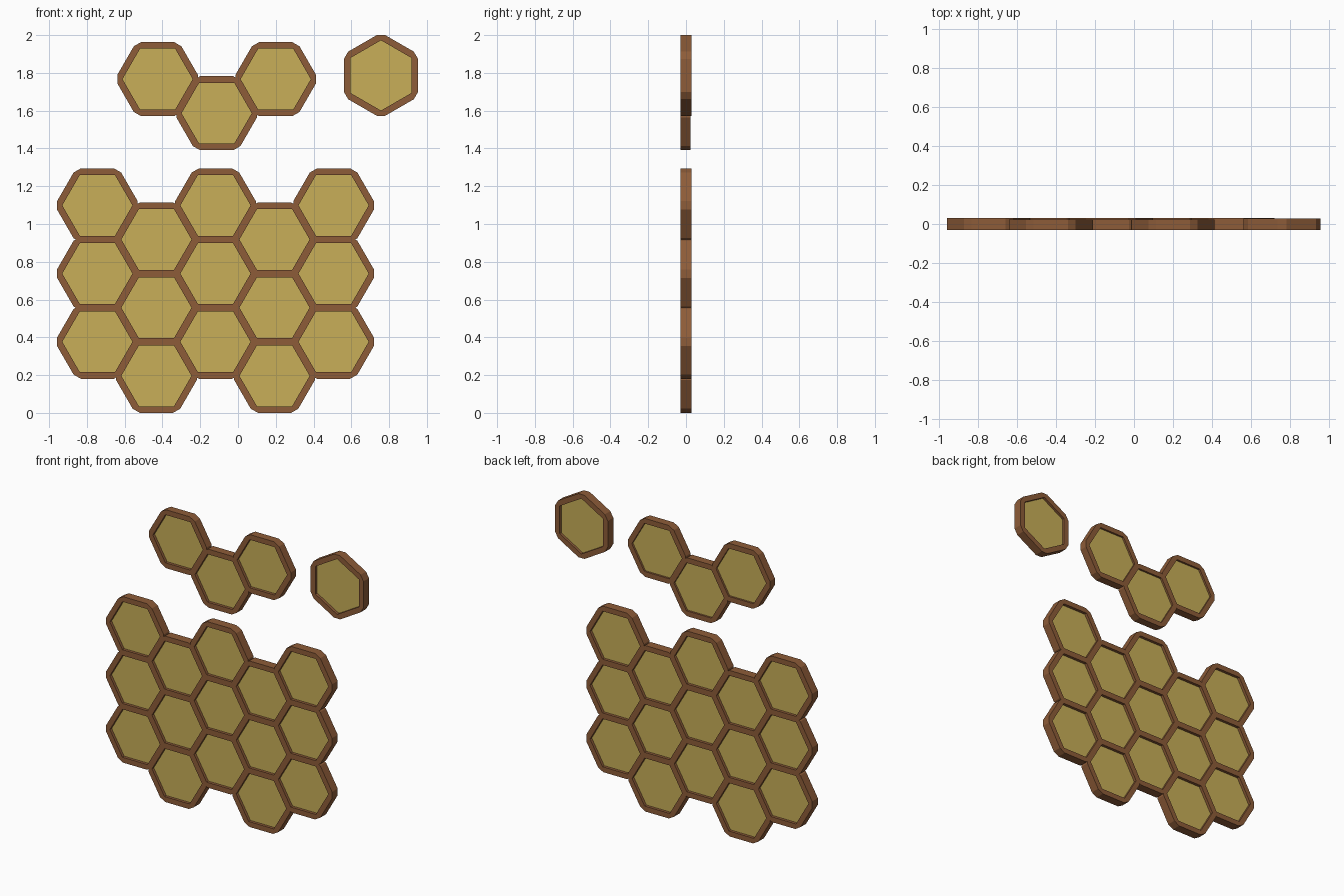
import bpy, bmesh
from math import cos, sin, radians, sqrt
from mathutils import Vector
from mathutils.geometry import delaunay_2d_cdt

if "Cube" in bpy.data.objects:
    bpy.data.objects.remove(bpy.data.objects["Cube"])

PITCH = 0.361                  # vertical spacing of cells in a column
COL = PITCH * sqrt(3) / 2      # spacing of columns
OUTER = 0.196                  # centre to outer flat
TIP = 0.2135                   # centre to clipped corner
INNER = 0.161                  # centre to opening flat
FRONT = -0.03


def material(name, rgb):
    m = bpy.data.materials.new(name)
    m.diffuse_color = (*rgb, 1)
    m.use_nodes = True
    m.node_tree.nodes["Principled BSDF"].inputs["Base Color"].default_value = m.diffuse_color
    return m


wood = material("wood", (0.27, 0.107, 0.04))
honey = material("honey", (0.58, 0.43, 0.098))


def hexagon(c, apothem, turn):
    r = apothem * 2 / sqrt(3)
    return [Vector((c[0] + r * cos(radians(60 * k + turn)),
                    c[1] + r * sin(radians(60 * k + turn)))) for k in range(6)]


def clipped_hexagon(c, turn):
    # hexagon whose corners are cut off at radius TIP
    half = (OUTER * 2 / sqrt(3) - TIP) * sqrt(3)
    pts = []
    for k in range(6):
        a = radians(60 * k + turn)
        for s in (-half, half):
            pts.append(Vector((c[0] + TIP * cos(a) - s * sin(a),
                               c[1] + TIP * sin(a) + s * cos(a))))
    return pts


def extrude_xz(name, verts, faces, y0, y1, mat):
    bm = bmesh.new()
    vs = [bm.verts.new((v[0], y0, v[1])) for v in verts]
    for f in faces:
        bm.faces.new([vs[i] for i in f])
    res = bmesh.ops.extrude_face_region(bm, geom=bm.faces[:], use_keep_orig=True)
    top = [g for g in res["geom"] if isinstance(g, bmesh.types.BMVert)]
    bmesh.ops.translate(bm, verts=top, vec=(0, y1 - y0, 0))
    loose = [v for v in bm.verts if not v.link_faces]
    bmesh.ops.delete(bm, geom=loose, context='VERTS')
    bmesh.ops.recalc_face_normals(bm, faces=bm.faces)
    me = bpy.data.meshes.new(name)
    bm.to_mesh(me)
    bm.free()
    me.materials.append(mat)
    ob = bpy.data.objects.new(name, me)
    bpy.context.collection.objects.link(ob)
    return ob


def comb(name, cells, back, turn=0):
    # frame: merged outlines minus the openings
    polys = [clipped_hexagon(c, turn) for c in cells] + \
            [hexagon(c, INNER, turn) for c in cells]
    verts, loops = [], []
    for p in polys:
        loops.append(list(range(len(verts), len(verts) + len(p))))
        verts += p
    v, _, f, _, _, src = delaunay_2d_cdt(verts, [], loops, 1, 1e-5)
    n = len(cells)
    keep = [t for t, s in zip(f, src) if s and max(s) < n]
    extrude_xz(name + "_frame", v, keep, FRONT, back, wood)
    # recessed panels, slightly tucked into the frame
    verts, loops = [], []
    for c in cells:
        p = hexagon(c, INNER + 0.004, turn)
        loops.append(list(range(len(verts), len(verts) + 6)))
        verts += p
    extrude_xz(name + "_panels", verts, loops, -0.011, 0.011, honey)


# large block: five staggered columns of three cells
large = [(-0.7445 + COL * i, 0.3765 + PITCH * j - (i % 2) * PITCH / 2)
         for i in range(5) for j in range(3)]
comb("large_comb", large, 0.03)

# three cells above it
comb("triple_comb", [(-0.113 + COL * i, 1.767 - (i == 0) * PITCH / 2)
                     for i in (-1, 0, 1)], 0.024)

# single cell standing on its point
comb("single_cell", [(0.757, 1.7865)], 0.028, 30)
